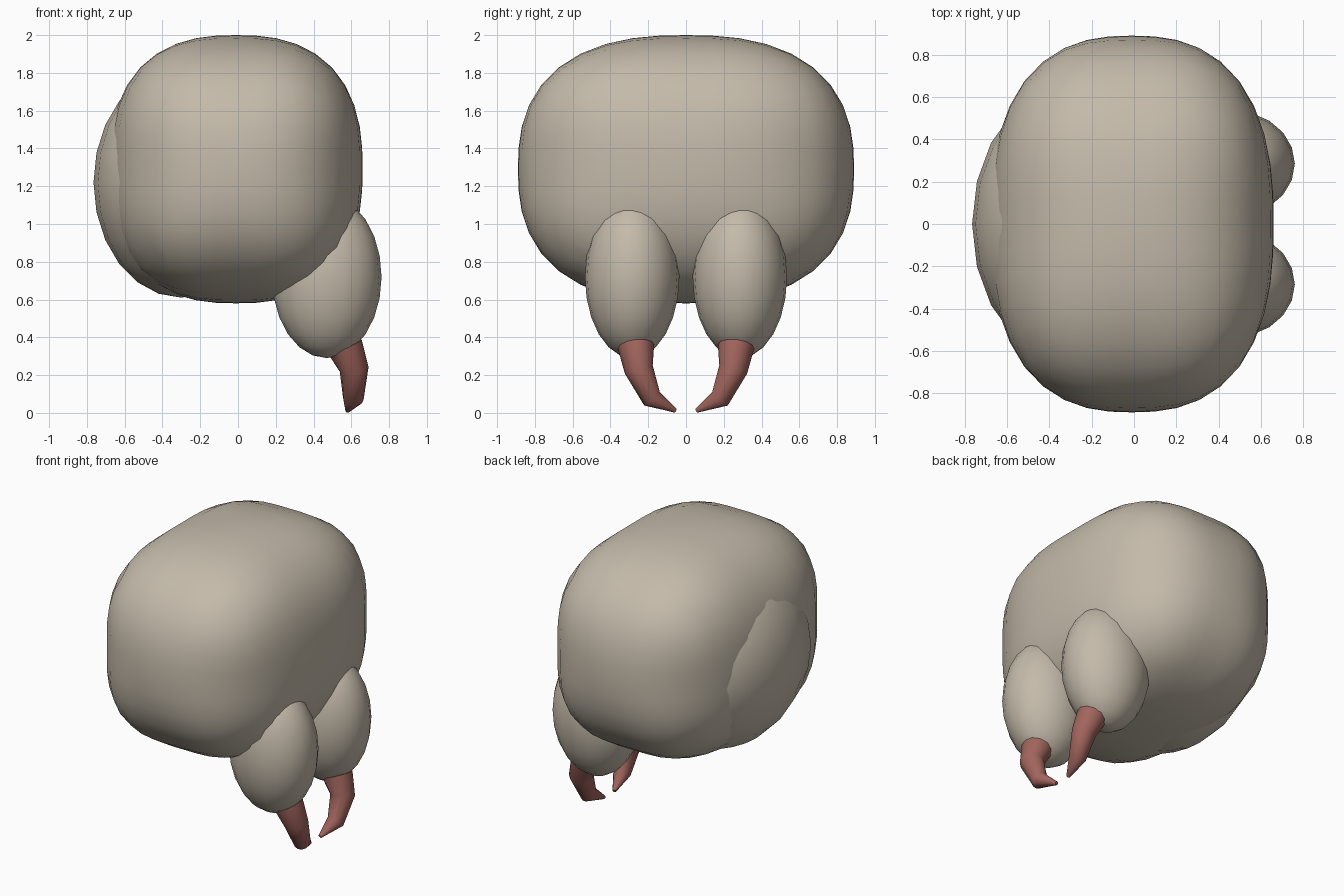
import bpy, bmesh, math
from mathutils import Vector

cube = bpy.data.objects.get("Cube")
if cube:
    bpy.data.objects.remove(cube, do_unlink=True)


def make_material(name, rgb):
    mat = bpy.data.materials.new(name)
    mat.use_nodes = True
    mat.diffuse_color = (*rgb, 1)
    bsdf = mat.node_tree.nodes["Principled BSDF"]
    bsdf.inputs["Base Color"].default_value = (*rgb, 1)
    bsdf.inputs["Roughness"].default_value = 0.8
    return mat


def finish(bm, name, mat, sharp_angle=None):
    bmesh.ops.recalc_face_normals(bm, faces=bm.faces)
    for face in bm.faces:
        face.smooth = True
    if sharp_angle:
        for edge in bm.edges:
            edge.smooth = edge.calc_face_angle(0) < sharp_angle
    mesh = bpy.data.meshes.new(name)
    bm.to_mesh(mesh)
    bm.free()
    mesh.materials.append(mat)
    obj = bpy.data.objects.new(name, mesh)
    bpy.context.collection.objects.link(obj)
    return obj


def rounded_box(name, center, radii, power, corner, mat):
    """Evenly gridded cube inflated into a soft box with full corners."""
    bm = bmesh.new()
    bmesh.ops.create_cube(bm, size=2)
    bmesh.ops.subdivide_edges(bm, edges=bm.edges[:], cuts=9, use_grid_fill=True)
    for v in bm.verts:
        d = Vector([math.tan(c * math.pi / 4) for c in v.co]).normalized()
        scale = sum(abs(c) ** power for c in d) ** (-1 / power)
        scale *= 1 + corner * 27 * (d.x * d.y * d.z) ** 2
        v.co = Vector([c + r * scale * a for c, r, a in zip(center, radii, d)])
    return finish(bm, name, mat)


def ellipsoid(name, center, radii, mat):
    bm = bmesh.new()
    bmesh.ops.create_uvsphere(bm, u_segments=20, v_segments=12, radius=1)
    bmesh.ops.scale(bm, vec=radii, verts=bm.verts)
    bmesh.ops.translate(bm, vec=center, verts=bm.verts)
    return finish(bm, name, mat)


def tapered_tube(name, points, radii, mat, sides=12):
    """Capped tube whose rings follow the path."""
    bm = bmesh.new()
    pts = [Vector(p) for p in points]
    rings = []
    for i, (p, r) in enumerate(zip(pts, radii)):
        tangent = pts[min(i + 1, len(pts) - 1)] - pts[max(i - 1, 0)]
        u = Vector((0, 1, 0)).cross(tangent).normalized()
        w = tangent.cross(u).normalized()
        angles = [2 * math.pi * k / sides for k in range(sides)]
        rings.append([bm.verts.new(p + r * (u * math.cos(a) + w * math.sin(a)))
                      for a in angles])
    for a, b in zip(rings, rings[1:]):
        for k in range(sides):
            j = (k + 1) % sides
            bm.faces.new((a[k], a[j], b[j], b[k]))
    bm.faces.new(rings[0])
    bm.faces.new(rings[-1])
    return finish(bm, name, mat, math.radians(60))


skin = make_material("warm grey", (0.55, 0.49, 0.40))
claw = make_material("dull red", (0.36, 0.13, 0.11))

# Main mass and the low hump behind it
rounded_box("body", (-0.01, 0, 1.29), (0.67, 0.89, 0.71), 2.5, 0.03, skin)
ellipsoid("rear_hump", (-0.3, 0, 1.22), (0.465, 0.65, 0.61), skin)

# Pair of plump legs, each with a claw curling inward
for side, label in ((1, "back"), (-1, "front")):
    ellipsoid(label + "_leg", (0.47, side * 0.285, 0.72), (0.29, 0.25, 0.43), skin)
    path = [(0.565, 0.265, 0.352), (0.615, 0.25, 0.23),
            (0.61, 0.18, 0.075), (0.58, 0.055, 0.012)]
    path = [(x, side * y, z) for x, y, z in path]
    tapered_tube(label + "_claw", path, (0.097, 0.077, 0.055, 0.012), claw)
